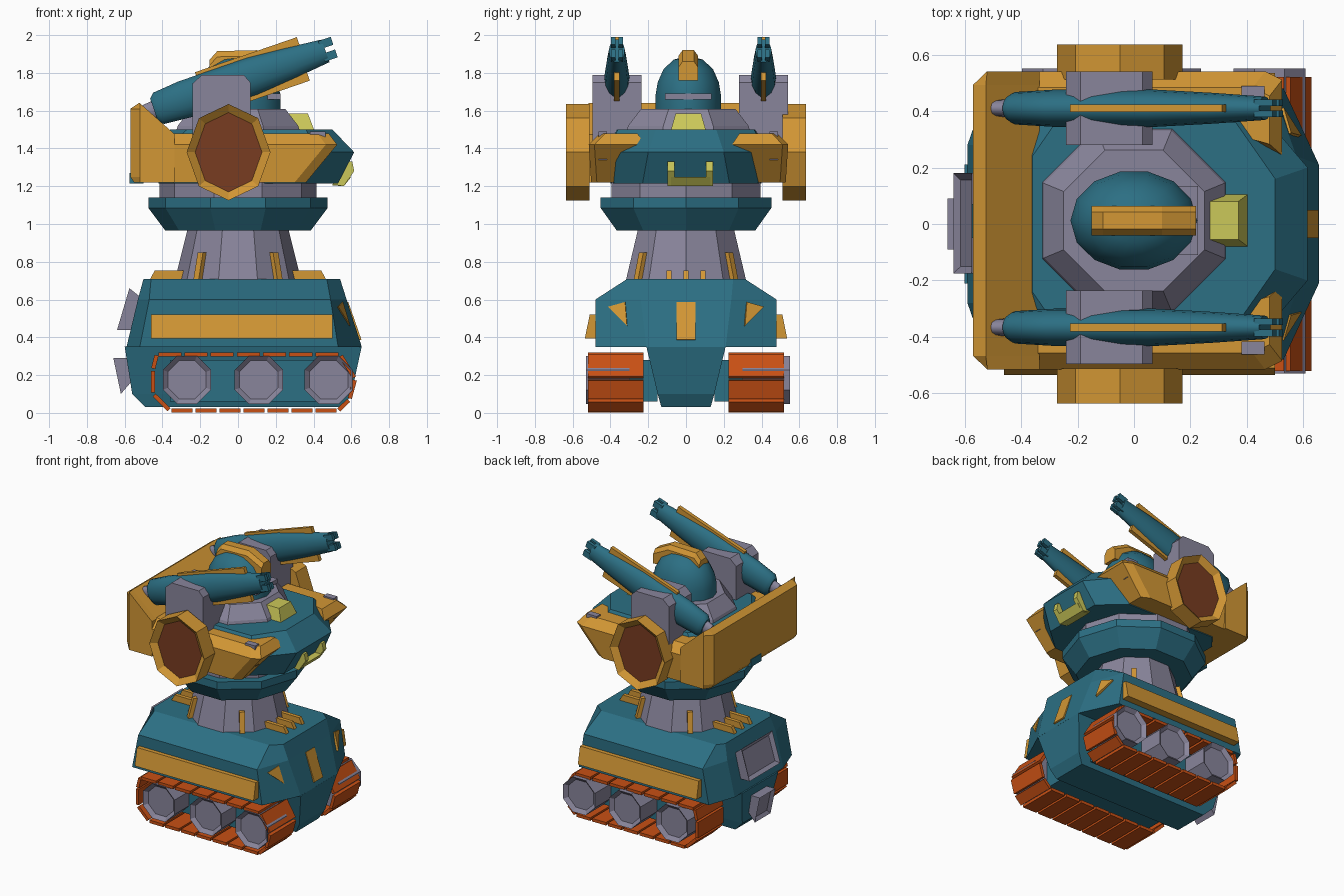
import bpy, bmesh, math
from mathutils import Vector, Matrix

cube = bpy.data.objects.get("Cube")
if cube:
    bpy.data.objects.remove(cube, do_unlink=True)


def material(name, rgb):
    m = bpy.data.materials.new(name)
    m.use_nodes = True
    m.diffuse_color = (*rgb, 1)
    m.node_tree.nodes["Principled BSDF"].inputs["Base Color"].default_value = (*rgb, 1)
    return m


TEAL = material("teal", (0.025, 0.16, 0.23))
GOLD = material("gold", (0.65, 0.31, 0.035))
GREY = material("lavender grey", (0.25, 0.235, 0.33))
ORANGE = material("track orange", (0.58, 0.08, 0.007))
BROWN = material("brown", (0.19, 0.045, 0.015))
YELLOW = material("lamp yellow", (0.6, 0.58, 0.1))


def loft(name, rings, mat, smooth=False, recess=None):
    """Skin equal-length rings and cap both ends; recess = (direction, inset, depth, material)."""
    bm = bmesh.new()
    loops = [[bm.verts.new(p) for p in ring] for ring in rings]
    n = len(loops[0])
    for a, b in zip(loops, loops[1:]):
        for i in range(n):
            bm.faces.new((a[i], a[(i + 1) % n], b[(i + 1) % n], b[i]))
    bm.faces.new(loops[0])
    bm.faces.new(loops[-1])
    bmesh.ops.recalc_face_normals(bm, faces=bm.faces)
    mats = [mat]
    if recess:
        direction, width, depth, inner = recess
        face = max(bm.faces, key=lambda f: f.normal.dot(Vector(direction)))
        bmesh.ops.inset_region(bm, faces=[face], thickness=width, depth=depth)
        mats.append(inner)
        face.material_index = 1
    for f in bm.faces:
        f.smooth = smooth and len(f.verts) == 4
    me = bpy.data.meshes.new(name)
    bm.to_mesh(me)
    bm.free()
    for m in mats:
        me.materials.append(m)
    ob = bpy.data.objects.new(name, me)
    bpy.context.collection.objects.link(ob)
    return ob


def box(name, x, y, z, mat, **kw):
    return loft(name, [[(x[0], y[0], h), (x[1], y[0], h), (x[1], y[1], h), (x[0], y[1], h)] for h in z], mat, **kw)


def side_prism(name, profile, y0, y1, mat, **kw):
    return loft(name, [[(x, y, z) for x, z in profile] for y in (y0, y1)], mat, **kw)


def plate(name, points, mat, t=0.004):
    pts = [Vector(p) for p in points]
    n = (pts[1] - pts[0]).cross(pts[2] - pts[0]).normalized() * t
    return loft(name, [[p - n for p in pts], [p + n for p in pts]], mat)


def ngon(n, rx, ry, phase=0.0):
    return [(rx * math.cos(phase + math.tau * i / n), ry * math.sin(phase + math.tau * i / n)) for i in range(n)]


def stack(name, n, levels, mat, phase=0.0, squash=1.0, y=0.0, smooth=False):
    return loft(name, [[(a, b + y, z) for a, b in ngon(n, r, r * squash, phase)] for r, z in levels], mat, smooth)


def sym(half, z):
    """Outline mirrored across y, from rear to front."""
    return [(x, y, z) for x, y in half] + [(x, -y, z) for x, y in reversed(half)]


# Hull
loft("hull", [
    sym([(-0.59, 0.28), (-0.52, 0.48), (0.53, 0.48), (0.655, 0.21)], 0.35),
    sym([(-0.53, 0.28), (-0.47, 0.48), (0.49, 0.48), (0.575, 0.24)], 0.6),
    sym([(-0.5, 0.26), (-0.46, 0.31), (0.47, 0.31), (0.54, 0.25)], 0.71)], TEAL)
loft("lower_hull", [
    sym([(-0.49, 0.13), (0.56, 0.13)], 0.03),
    sym([(-0.56, 0.15), (0.6, 0.15)], 0.1),
    sym([(-0.6, 0.21), (0.655, 0.21)], 0.352)], TEAL)


def bow(y, z):
    t, s = (0.6 - z) / 0.25, (0.48 - y) / 0.25
    return 0.49 + 0.045 * t + s * (0.085 + 0.035 * t)


# Hull trim
plate("bow_plate", [(0.575, -0.05, 0.585), (0.575, 0.05, 0.585), (0.645, 0.05, 0.385), (0.645, -0.05, 0.385)], GOLD, 0.009)
for s in (1, -1):
    plate("bow_triangle", [(bow(y, z), s * y, z) for y, z in ((0.41, 0.56), (0.32, 0.585), (0.31, 0.46))], GOLD, 0.009)
    loft("side_panel", [[(x, s * y, z) for y, z in ((0.47, 0.395), (0.535, 0.395), (0.51, 0.52), (0.47, 0.52))]
                        for x in (-0.46, 0.5)], GOLD)
    for y in (-0.09, 0, 0.09):
        side_prism("deck_slat", [(s * 0.28, 0.7), (s * 0.47, 0.7), (s * 0.44, 0.755), (s * 0.28, 0.755)],
                   y - 0.014, y + 0.014, GOLD)
side_prism("rear_hatch", [(-0.64, 0.44), (-0.575, 0.66), (-0.5, 0.6), (-0.55, 0.44)], -0.175, 0.18, GREY,
           recess=((-1, 0, 0.3), 0.035, -0.02, GREY))
side_prism("rear_hitch", [(-0.66, 0.29), (-0.58, 0.29), (-0.56, 0.17), (-0.62, 0.1)], -0.09, 0.09, GREY,
           recess=((-1, 0, -0.2), 0.03, -0.02, GREY))

# Running gear
loop = [(-0.43, 0.31), (0.54, 0.31), (0.62, 0.18), (0.59, 0.07), (0.53, 0.012), (-0.36, 0.012), (-0.45, 0.1), (-0.45, 0.23)]
for s in (1, -1):
    for (ax, az), (bx, bz) in zip(loop, loop[1:] + loop[:1]):
        count = 7 if abs(bx - ax) > 0.5 else 1
        for i in range(count):
            u, v = (i + 0.06) / count, (i + 0.94) / count
            p, q = [(ax + (bx - ax) * k, az + (bz - az) * k) for k in (u, v)]
            plate("track_link", [(p[0], s * 0.225, p[1]), (q[0], s * 0.225, q[1]),
                                 (q[0], s * 0.52, q[1]), (p[0], s * 0.52, p[1])], ORANGE, 0.011)
    box("track_core", (-0.36, 0.5), (s * 0.15, s * 0.36), (0.06, 0.28), TEAL)
    for x in (-0.27, 0.11, 0.48):
        rim = [(x + a, 0.175 + b) for a, b in ngon(8, 0.138, 0.138, math.pi / 8)]
        side_prism("wheel", rim, s * 0.3, 0.55 if s > 0 else -0.53, GREY, recess=((0, s, 0), 0.028, -0.025, GREY))

# Neck and collar
stack("neck", 10, [(0.335, 0.7), (0.265, 0.98)], GREY)
for i in range(4):
    a = math.radians(50 if i % 2 == 0 else 130) * (1 if i < 2 else -1)
    d, t = Vector((math.cos(a), math.sin(a), 0)), Vector((-math.sin(a), math.cos(a), 0))
    loft("neck_strip", [[d * (0.28 + e) + t * w + Vector((0, 0, z)) for e, w in
                         ((0, -0.018), (top, -0.018), (top, 0.018), (0, 0.018))]
                        for z, top in ((0.69, 0.07), (0.85, 0.03))], GOLD)
stack("collar", 10, [(0.385, 0.965), (0.475, 1.085), (0.475, 1.14)], TEAL)
stack("turret_ring", 10, [(0.415, 1.13), (0.415, 1.23)], GREY)

# Turret body
loft("turret", [
    sym([(-0.42, 0.3), (-0.34, 0.4), (0.36, 0.38), (0.53, 0.23)], 1.215),
    sym([(-0.48, 0.32), (-0.4, 0.45), (0.42, 0.43), (0.615, 0.2)], 1.38),
    sym([(-0.36, 0.24), (-0.27, 0.37), (0.36, 0.36), (0.5, 0.16)], 1.5)], TEAL)
stack("dome_base", 8, [(0.355, 1.49), (0.345, 1.52), (0.27, 1.61)], GREY, math.pi / 8, y=0.012)
stack("dome", 14, [(0.225, 1.58), (0.225, 1.68), (0.21, 1.75), (0.17, 1.82), (0.1, 1.87), (0.03, 1.885)],
      TEAL, 0, 0.79, 0.012, True)
box("visor", (0.15, 0.226), (-0.11, 0.135), (1.66, 1.69), GREY)
loft("dome_crest", [[(x, 0.012 + y, z) for x, z in
                     ((-0.15, 1.78), (-0.15, 1.87 - c), (-0.11, 1.915 - c), (0.1, 1.92 - c), (0.22, 1.86 - c), (0.22, 1.76))]
                    for y, c in ((-0.052, 0.03), (-0.03, 0), (0.03, 0), (0.052, 0.03))], GOLD)

# Lamps on the turret nose
loft("top_lamp", [[(0.26, -0.085, 1.48), (0.41, -0.085, 1.48), (0.41, 0.11, 1.48), (0.26, 0.11, 1.48)],
                  [(0.27, -0.055, 1.585), (0.37, -0.055, 1.585), (0.37, 0.08, 1.585), (0.27, 0.08, 1.585)]], YELLOW)
side_prism("lower_lamp_bar", [(0.52, 1.25), (0.6, 1.25), (0.56, 1.2), (0.5, 1.205)], -0.08, 0.13, YELLOW)
for y in (-0.08, 0.125):
    side_prism("lower_lamp_arm", [(0.57, 1.33), (0.605, 1.33), (0.615, 1.28), (0.56, 1.2), (0.5, 1.21)],
               y - 0.018, y + 0.018, YELLOW)

# Armour wrapping the rear and both sides
OFF = 0.013
profile = [(-0.55, 1.22), (-0.57, 1.25), (-0.57, 1.61), (-0.525, 1.64), (-0.335, 1.475), (-0.335, 1.22)]
loft("rear_armour", [[(max(x, -0.57 + c), OFF + y, z) for x, z in profile]
                     for y, c in ((-0.528, 0.05), (-0.48, 0), (0.48, 0), (0.528, 0.05))], GOLD)
box("rear_notch", (-0.574, -0.5), (-0.05, 0.07), (1.215, 1.27), TEAL)
for s in (1, -1):
    def ring(z, front, inner, outer):
        half = [(-0.45, 0.34), (0.22, 0.34), (front, inner), (front, outer - 0.03), (front - 0.06, outer), (-0.45, outer)]
        return [(x, OFF + s * y, z) for x, y in half]
    loft("side_armour", [ring(1.22, 0.36, 0.32, 0.515), ring(1.42, 0.525, 0.23, 0.528), ring(1.48, 0.48, 0.27, 0.47)], GOLD)
    box("armour_clip", (0.38, 0.462), (OFF + s * 0.43, OFF + s * 0.475), (1.34, 1.49), GREY)

    # Side drums
    drum = [(-0.05 + a, 1.38 + b) for a, b in ngon(8, 0.222, 0.255, math.pi / 2)]
    side_prism("side_drum", drum, s * 0.512, s * 0.636, GOLD, recess=((0, s, 0), 0.045, -0.035, BROWN))

    # Cannon mounts and cannons
    gy = 0.022 + s * 0.388
    side_prism("cannon_mount", [(-0.24, 1.42), (-0.24, 1.745), (-0.19, 1.79), (0.03, 1.79), (0.065, 1.75), (0.065, 1.42)],
               gy - 0.13, gy + 0.13, GREY)
    place = Matrix.Translation((0, gy, 1.757)) @ Matrix.Rotation(math.radians(-19), 4, "Y")

    def tube(name, stations, mat):
        ob = loft(name, [[(x, a, b) for a, b in ngon(14, r * 0.64, r)] for x, r in stations], mat, True)
        ob.matrix_world = place
    tube("cannon_barrel", [(-0.47, 0.065), (-0.445, 0.09), (-0.3, 0.103), (0.08, 0.103), (0.3, 0.085), (0.49, 0.065)], TEAL)
    tube("cannon_tail", [(-0.52, 0.045), (-0.46, 0.05)], GREY)
    for name, x, z in (("cannon_top_fin", (-0.2, 0.37), (0.07, 0.118)), ("cannon_low_fin", (0.02, 0.36), (-0.122, -0.06))):
        box(name, x, (-0.014, 0.014), z, GOLD).matrix_world = place
    for a, b in ngon(4, 0.028, 0.05, math.pi / 4):
        box("muzzle_prong", (0.47, 0.54), (a - 0.012, a + 0.012), (b - 0.018, b + 0.026), TEAL).matrix_world = place
